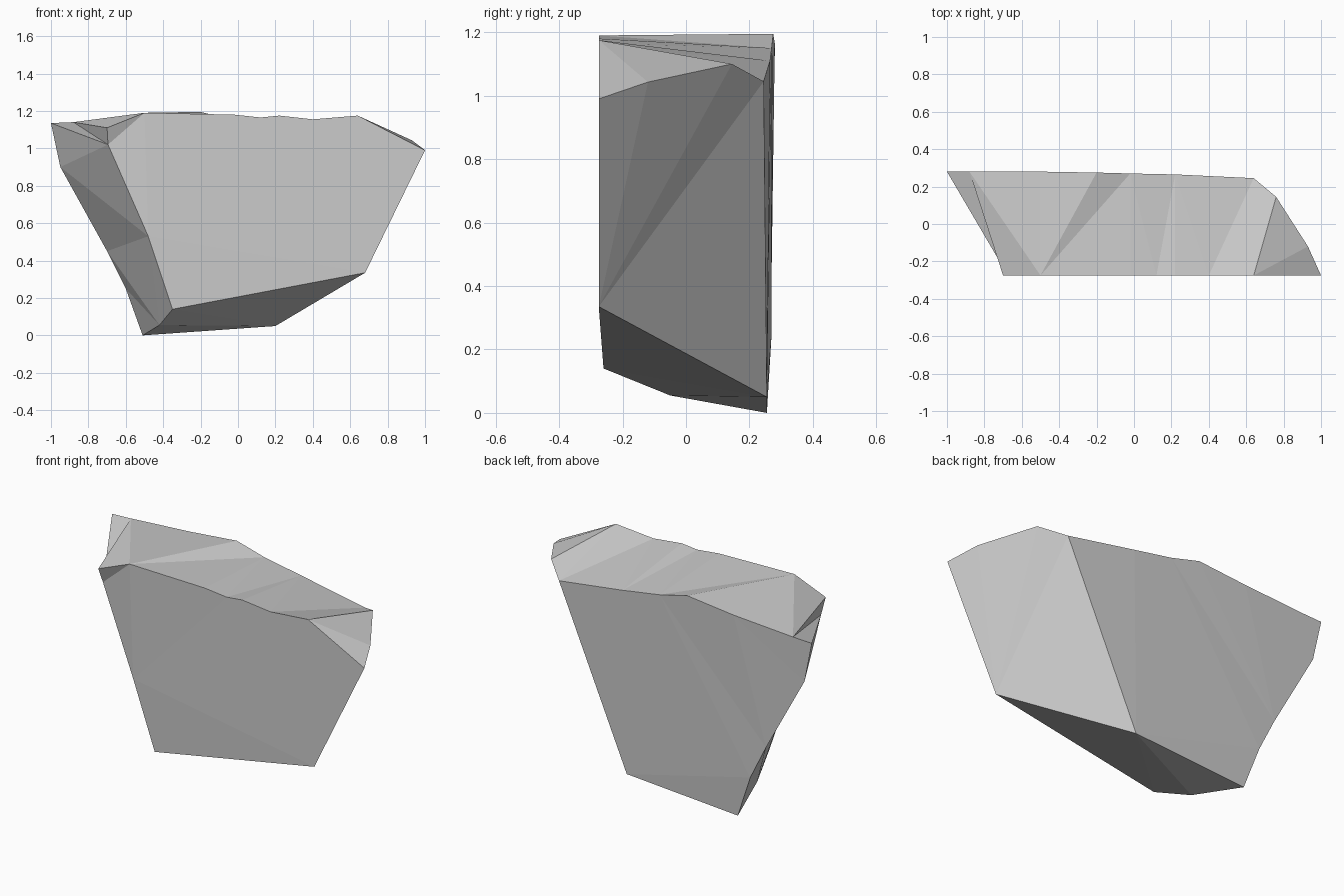
import bpy, bmesh

if "Cube" in bpy.data.objects:
    bpy.data.objects.remove(bpy.data.objects["Cube"])

# Outline of the front face, clockwise from the upper left: x, y, z
FRONT = [(-.70, -.275, 1.11), (-.50, -.275, 1.19), (-.02, -.275, 1.18), (.12, -.275, 1.165),
         (.22, -.275, 1.175), (.40, -.275, 1.155), (.64, -.275, 1.175), (1.0, -.275, .99),
         (.68, -.275, .335), (-.35, -.26, .14), (-.48, -.27, .53), (-.695, -.24, 1.02)]
# Outline of the back face, in the same order
BACK = [(-.88, .28, 1.14), (-.50, .28, 1.165), (-.20, .275, 1.195), (-.02, .27, 1.15),
        (.22, .265, 1.11), (.64, .245, 1.045), (.20, .255, .05), (-.51, .255, 0),
        (-.60, .27, .25), (-.70, .27, .45), (-.95, .275, .90), (-1.0, .28, 1.135)]
# Chipped corners between the two faces
CHIPS = [(.76, .145, 1.10), (.93, -.12, 1.043), (-.42, -.05, .055)]

bm = bmesh.new()
f, b, c = ([bm.verts.new(p) for p in pts] for pts in (FRONT, BACK, CHIPS))


def strip(pairs):
    """Join neighbouring vertex pairs with triangles or quads."""
    for (p, q), (r, s) in zip(pairs, pairs[1:]):
        bm.faces.new(list(dict.fromkeys((p, q, s, r))))


# Broken front and back faces
bm.faces.new(f)
bm.faces.new(b)

# Uneven top
strip([(f[i], b[j]) for i, j in ((0, 0), (1, 0), (1, 1), (1, 2), (1, 3), (2, 3),
                                 (3, 4), (4, 4), (5, 5), (6, 5))])
strip([(f[6], v) for v in (b[5], c[0], c[1], f[7])])

# Right side
strip([(f[8], v) for v in (f[7], c[1], c[0], b[5], b[6])])

# Underside
strip([(f[8], b[6]), (f[9], b[6]), (c[2], b[6]), (c[2], b[7])])
bm.faces.new((f[9], c[2], f[10]))

# Left side
strip([(c[2], b[7]), (c[2], b[8]), (c[2], b[9]), (f[10], b[9]), (f[10], b[10]),
       (f[11], b[10]), (f[11], b[11]), (f[11], b[0]), (f[0], b[0])])

bmesh.ops.recalc_face_normals(bm, faces=bm.faces)
bmesh.ops.triangulate(bm, faces=bm.faces)
mesh = bpy.data.meshes.new("rock_slab")
bm.to_mesh(mesh)
bm.free()
rock = bpy.data.objects.new("rock_slab", mesh)
bpy.context.collection.objects.link(rock)
